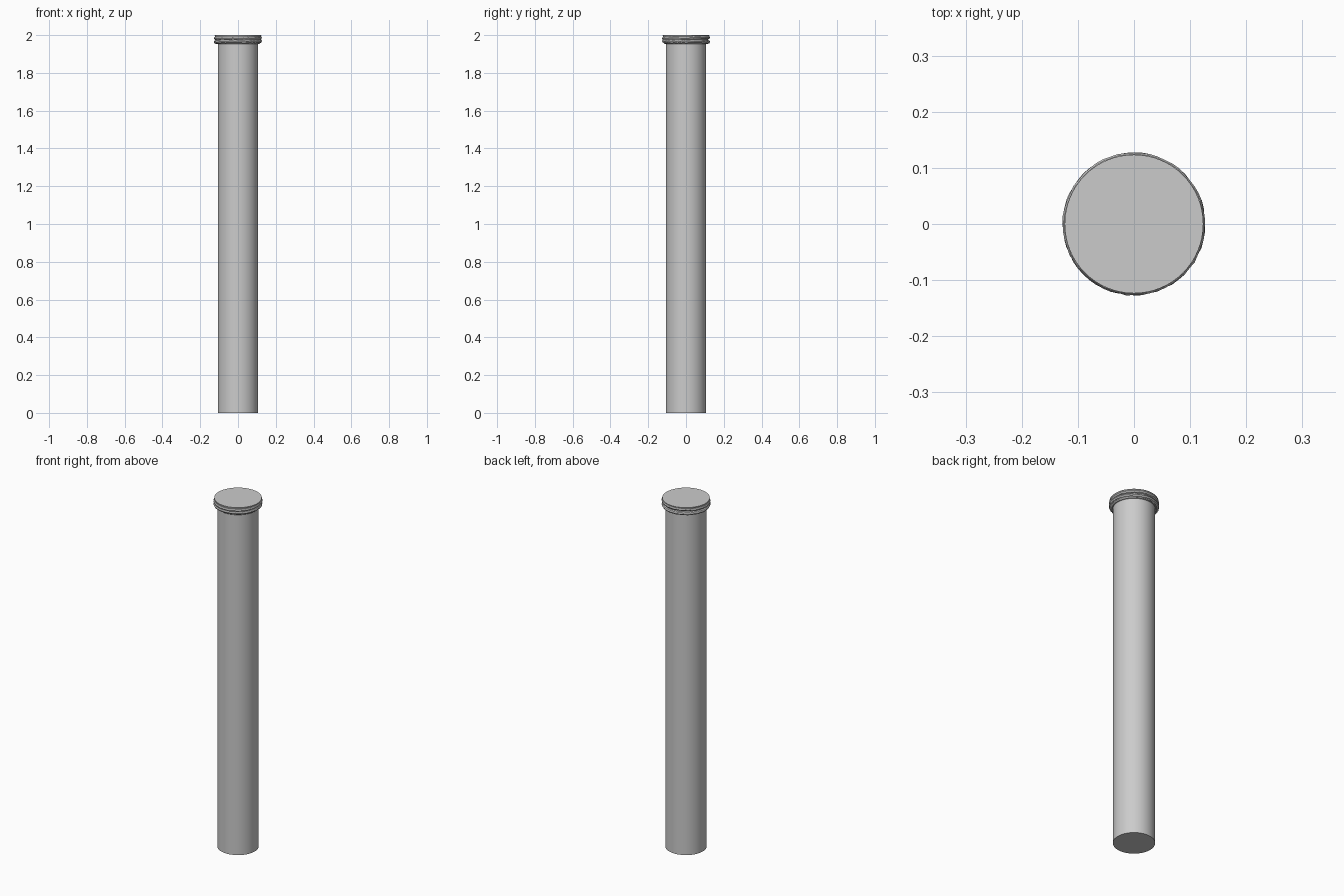
import bpy, math, random

if "Cube" in bpy.data.objects:
    bpy.data.objects.remove(bpy.data.objects["Cube"])
random.seed(4)


def lathe(name, profile, n=64):
    verts, faces = [], []
    for r, z in profile:
        for i in range(n):
            a = 2 * math.pi * i / n
            verts.append((r * math.cos(a), r * math.sin(a), z))
    for k in range(len(profile) - 1):
        for i in range(n):
            j = (i + 1) % n
            faces.append((k * n + i, k * n + j, (k + 1) * n + j, (k + 1) * n + i))
    faces.append(tuple(reversed(range(n))))
    last = (len(profile) - 1) * n
    faces.append(tuple(range(last, last + n)))
    return make(name, verts, faces)


def make(name, verts, faces):
    me = bpy.data.meshes.new(name)
    me.from_pydata(verts, [], faces)
    ob = bpy.data.objects.new(name, me)
    bpy.context.collection.objects.link(ob)
    return ob


def coil(name, z, phase, n=56, m=8):
    # slightly uneven wound ring, tilted a little
    verts, faces = [], []
    for i in range(n):
        a = 2 * math.pi * i / n
        dr = random.uniform(-0.001, 0.001)
        cz = z + 0.003 * math.sin(a + phase) + random.uniform(-0.001, 0.001)
        for k in range(m):
            b = 2 * math.pi * k / m
            r = 0.1165 + dr + 0.0105 * math.cos(b)
            verts.append((r * math.cos(a), r * math.sin(a), cz + 0.0095 * math.sin(b)))
    for i in range(n):
        for k in range(m):
            j, l = (i + 1) % n, (k + 1) % m
            faces.append((i * m + k, j * m + k, j * m + l, i * m + l))
    return make(name, verts, faces)


# Shaft
shaft = lathe("shaft", [(0.107, 0), (0.107, 1.96)])
bpy.context.view_layer.objects.active = shaft
shaft.select_set(True)
bpy.ops.object.shade_smooth_by_angle()

# Flat cap with a slightly waisted rim
lathe("cap", [(0.112, 1.953), (0.118, 1.958), (0.116, 1.978), (0.121, 1.99), (0.1235, 2.0)])

# Two uneven bands wrapped around the cap
coil("upper_band", 1.985, 0.4)
coil("lower_band", 1.966, 2.4)
